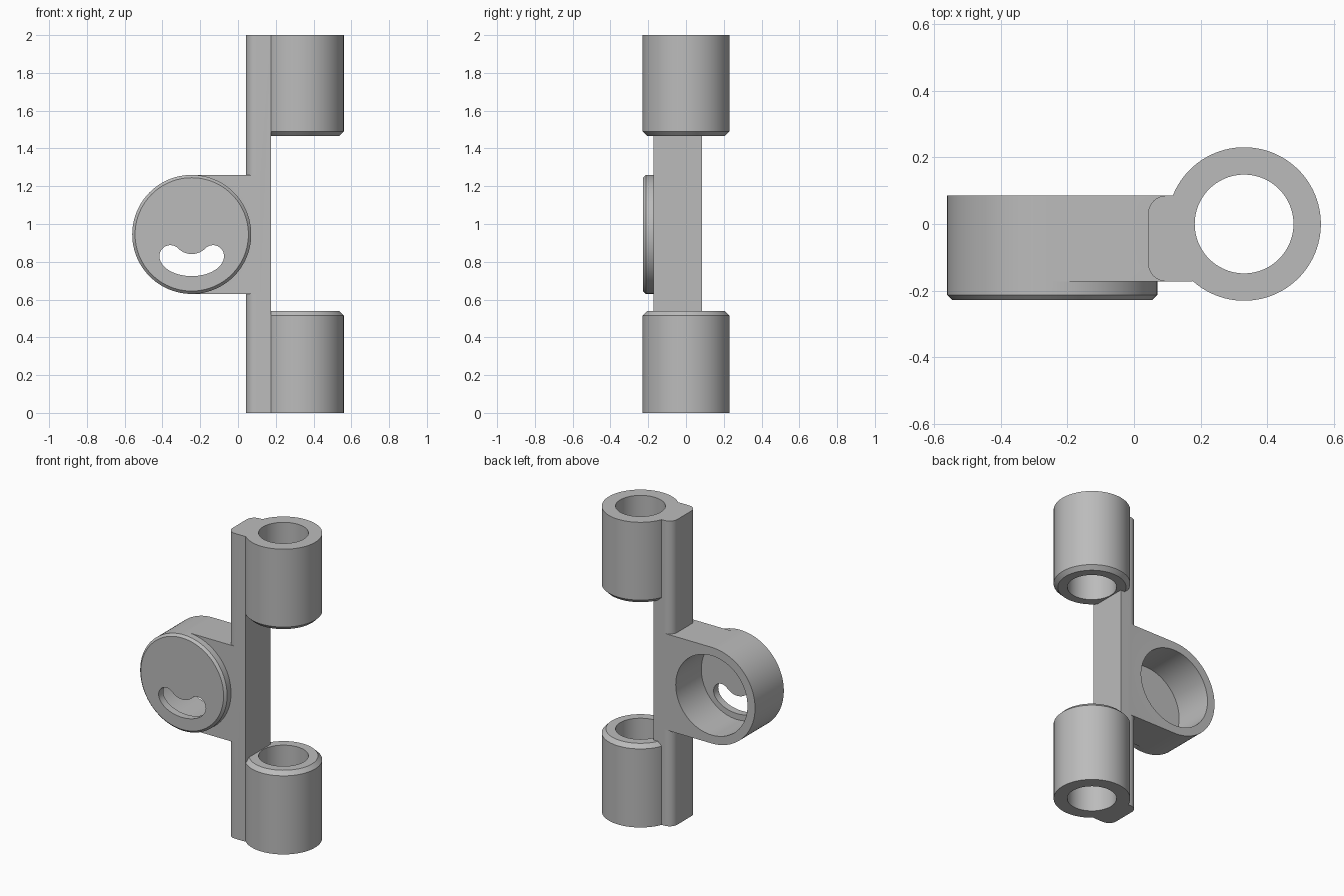
import bpy
import bmesh
from math import sin, cos, pi, radians

old = bpy.data.objects.get("Cube")
if old:
    bpy.data.objects.remove(old, do_unlink=True)

# Single grey material
grey = bpy.data.materials.new("plain grey")
grey.use_nodes = True
GREY = (0.5, 0.5, 0.5, 1)
grey.diffuse_color = GREY
grey.node_tree.nodes["Principled BSDF"].inputs["Base Color"].default_value = GREY


def loft(name, rings):
    """Closed solid through a stack of matching rings."""
    bm = bmesh.new()
    loops = [[bm.verts.new(p) for p in ring] for ring in rings]
    n = len(loops[0])
    for a, b in zip(loops, loops[1:]):
        for i in range(n):
            j = (i + 1) % n
            bm.faces.new((a[i], a[j], b[j], b[i]))
    bm.faces.new(loops[0])
    bm.faces.new(loops[-1])
    bmesh.ops.recalc_face_normals(bm, faces=bm.faces)
    mesh = bpy.data.meshes.new(name)
    bm.to_mesh(mesh)
    bm.free()
    obj = bpy.data.objects.new(name, mesh)
    bpy.context.collection.objects.link(obj)
    mesh.materials.append(grey)
    return obj


def arc(cx, cy, rx, ry, start, end, n):
    angles = [radians(start + (end - start) * i / n) for i in range(n + 1)]
    return [(cx + rx * cos(a), cy + ry * sin(a)) for a in angles]


def circle(cx, cy, r, n=96):
    return arc(cx, cy, r, r, 0, 360, n)[:-1]


def upright(name, sections):
    return loft(name, [[(x, y, z) for x, y in pts] for z, pts in sections])


def facing(name, sections):
    return loft(name, [[(x, y, z) for x, z in pts] for y, pts in sections])


FRONT, BACK = -0.172, 0.085
BX, R, BORE = 0.33, 0.23, 0.148        # barrels
CX, CZ, CR = -0.245, 0.945, 0.315      # cup

# Upright bar with two rounded edges
r = 0.055
profile = [(0.175, FRONT), (0.175, BACK)]
profile += arc(0.042 + r, BACK - r, r, r, 90, 180, 10)
profile += arc(0.042 + r, FRONT + r, r, r, 180, 270, 10)
body = upright("bracket_body", [(0, profile), (2, profile)])

# Hinge barrels, chamfered on their inner ends
full, small = circle(BX, 0, R), circle(BX, 0, R - 0.025)
barrels = [
    upright("lower_barrel", [(0, full), (0.515, full), (0.54, small)]),
    upright("upper_barrel", [(1.465, small), (1.49, full), (2, full)]),
]

# Round cup and the arm that joins it to the bar
rim, face = circle(CX, CZ, CR), circle(CX, CZ, CR - 0.015)
cup = facing("cup", [(-0.228, face), (-0.213, rim), (BACK, rim)])
block = [(CX, CZ - CR), (0.12, CZ - CR), (0.12, CZ + CR), (CX, CZ + CR)]
arm = facing("arm", [(FRONT, block), (BACK, block)])

# Cutters: barrel bores, cup recess and curved slot
hole = circle(BX, 0, BORE)
bore = upright("bore_cutter", [(-0.1, hole), (2.1, hole)])
well = circle(CX, CZ, 0.26)
recess = facing("recess_cutter", [(-0.18, well), (0.2, well)])
lobe, dx = 0.058, 0.113
slot = arc(CX, 0.83, dx + lobe, 0.106, 180, 360, 32)[:-1]
slot += arc(CX + dx, 0.83, lobe, lobe, 0, 135, 16)[:-1]
slot += arc(CX, 0.943, 0.102, 0.102, 315, 225, 16)[:-1]
slot += arc(CX - dx, 0.83, lobe, lobe, 45, 180, 16)[:-1]
slot_cut = facing("slot_cutter", [(-0.3, slot), (-0.1, slot)])

# Join and cut everything into one solid
steps = [(o, "UNION") for o in barrels + [arm, cup]]
steps += [(o, "DIFFERENCE") for o in (bore, recess, slot_cut)]
for other, kind in steps:
    mod = body.modifiers.new(other.name, "BOOLEAN")
    mod.object, mod.operation, mod.solver = other, kind, "EXACT"
bpy.context.view_layer.update()
graph = bpy.context.evaluated_depsgraph_get()
solid = bpy.data.meshes.new_from_object(body.evaluated_get(graph))
body.modifiers.clear()
body.data = solid
for other, kind in steps:
    bpy.data.objects.remove(other, do_unlink=True)

bpy.ops.object.select_all(action="DESELECT")
body.select_set(True)
bpy.context.view_layer.objects.active = body
bpy.ops.object.shade_smooth_by_angle(angle=radians(30))
